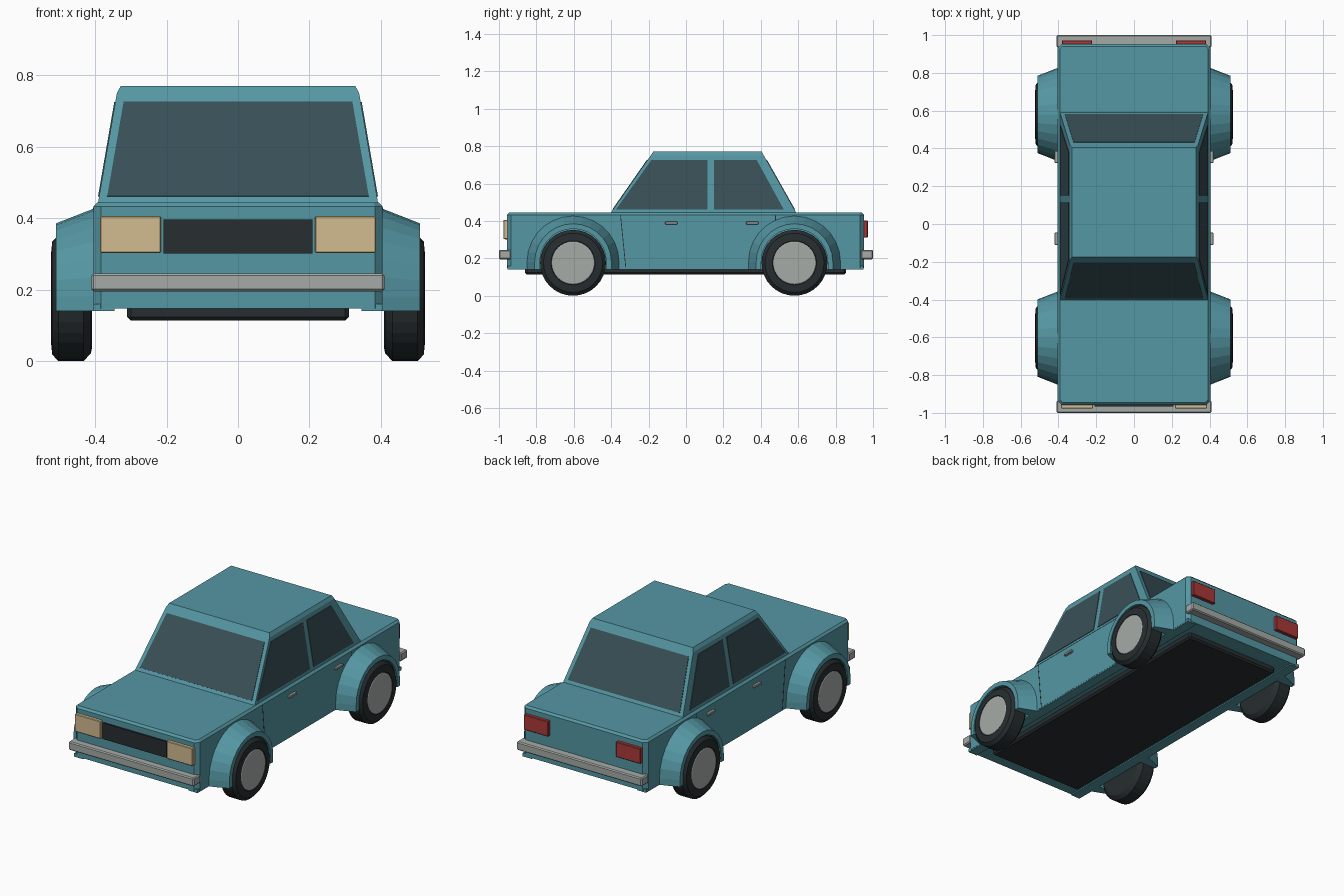
import bpy, bmesh
from math import sin, cos, pi
from mathutils import Vector

if "Cube" in bpy.data.objects:
    bpy.data.objects.remove(bpy.data.objects["Cube"])


def mat(name, r, g, b):
    m = bpy.data.materials.new(name)
    m.diffuse_color = (r, g, b, 1)
    m.use_nodes = True
    m.node_tree.nodes["Principled BSDF"].inputs["Base Color"].default_value = m.diffuse_color
    return m


TEAL = mat("teal_paint", 0.09, 0.31, 0.37)
GLASS = mat("dark_glass", 0.04, 0.08, 0.095)
BLACK = mat("black_rubber", 0.02, 0.027, 0.03)
CHROME = mat("chrome", 0.38, 0.41, 0.39)
CREAM = mat("lamp_cream", 0.65, 0.5, 0.28)
RED = mat("lamp_red", 0.4, 0.04, 0.04)


def make(name, bm, material, mirror=False, bevel=0):
    bmesh.ops.recalc_face_normals(bm, faces=bm.faces)
    me = bpy.data.meshes.new(name)
    bm.to_mesh(me)
    bm.free()
    ob = bpy.data.objects.new(name, me)
    bpy.context.collection.objects.link(ob)
    me.materials.append(material)
    if bevel:
        b = ob.modifiers.new("bevel", 'BEVEL')
        b.width, b.segments = bevel, 1
    if mirror:
        ob.modifiers.new("mirror", 'MIRROR').use_mirror_merge = False
    return ob


def box(name, x, y, z, material, mirror=False, bevel=0):
    bm = bmesh.new()
    bmesh.ops.create_cube(bm, size=1)
    for v in bm.verts:
        v.co = [(a + b) / 2 + c * (b - a) for (a, b), c in zip((x, y, z), v.co)]
    return make(name, bm, material, mirror, bevel)


def slab(name, pts, normal, material, mirror=False, thick=0.003):
    """Thin panel lying on a sloping surface."""
    bm = bmesh.new()
    n = Vector(normal).normalized() * thick
    rings = [[bm.verts.new(Vector(p) + n * s) for p in pts] for s in (-1, 1)]
    for r in rings:
        bm.faces.new(r)
    for i in range(len(pts)):
        j = (i + 1) % len(pts)
        bm.faces.new((rings[0][i], rings[0][j], rings[1][j], rings[1][i]))
    return make(name, bm, material, mirror)


# Lower body: box with chamfered upright corners and a small top bevel
bm = bmesh.new()
bmesh.ops.create_cube(bm, size=1)
for v in bm.verts:
    v.co = (v.co.x * 0.81, v.co.y * 1.91 - 0.002, 0.2955 + v.co.z * 0.297)
upright = [e for e in bm.edges if abs(e.verts[0].co.z - e.verts[1].co.z) > 0.1]
bmesh.ops.bevel(bm, geom=upright, offset=0.022, segments=1, affect='EDGES')
top = [e for e in bm.edges if all(v.co.z > 0.44 for v in e.verts)]
bmesh.ops.bevel(bm, geom=top, offset=0.012, segments=1, affect='EDGES')
make("lower_body", bm, TEAL)
box("sill", (0.345, 0.404), (-0.955, 0.95), (0.14, 0.16), TEAL, True)
box("floor_pan", (-0.31, 0.31), (-0.86, 0.855), (0.113, 0.17), BLACK, bevel=0.01)

# Cabin: tapered block with bevelled roof sides
Z0, Z1 = 0.43, 0.77
bm = bmesh.new()
sections = []
for y0, y1 in ((-0.412, -0.175), (0.597, 0.405)):
    ring = []
    for x, z in ((0.394, Z0), (0.339, 0.75), (0.328, Z1)):
        t = (z - Z0) / (Z1 - Z0)
        ring.append((x, y0 + (y1 - y0) * t, z))
    ring += [(-x, y, z) for x, y, z in reversed(ring)]
    sections.append([bm.verts.new(p) for p in ring])
a, b = sections
bm.faces.new(a)
bm.faces.new(b)
for i in range(6):
    j = (i + 1) % 6
    bm.faces.new((a[i], a[j], b[j], b[i]))
make("cabin", bm, TEAL)

# Windscreen and rear window
for name, y0, y1 in (("windscreen", -0.412, -0.175), ("rear_window", 0.597, 0.405)):
    slope = (y1 - y0) / (Z1 - Z0)
    pts = [(x, y0 + slope * (z - Z0), z) for x, z in
           ((-0.366, 0.46), (0.366, 0.46), (0.32, 0.725), (-0.32, 0.725))]
    s = -1 if y0 < 0 else 1
    slab(name, pts, (0, s, abs(slope)), GLASS)

# Side windows
kx = (0.339 - 0.394) / (0.75 - Z0)
for name, prof in (
        ("front_side_window", ((-0.375, 0.46), (0.115, 0.46), (0.115, 0.725), (-0.185, 0.725))),
        ("rear_side_window", ((0.15, 0.46), (0.523, 0.46), (0.378, 0.725), (0.15, 0.725)))):
    pts = [(0.394 + kx * (z - Z0), y, z) for y, z in prof]
    slab(name, pts, (1, 0, -kx), GLASS, True)

# Door seams and handles
for name, (ya, za), (yb, zb) in (("front_door_seam", (-0.35, 0.43), (-0.322, 0.15)),
                                 ("rear_door_seam", (0.478, 0.43), (0.478, 0.34))):
    pts = [(0.405, ya - 0.002, za), (0.405, ya + 0.002, za),
           (0.405, yb + 0.002, zb), (0.405, yb - 0.002, zb)]
    slab(name, pts, (1, 0, 0), BLACK, True, 0.001)
for name, y in (("front_door_handle", -0.078), ("rear_door_handle", 0.355)):
    box(name, (0.395, 0.42), (y - 0.033, y + 0.033), (0.381, 0.396), CHROME, True, 0.003)

# Bumpers, grille and lamps
box("front_bumper", (-0.41, 0.41), (-1.0, -0.935), (0.195, 0.245), CHROME, bevel=0.006)
box("rear_bumper", (-0.41, 0.41), (0.935, 1.0), (0.195, 0.245), CHROME, bevel=0.006)
box("grille", (-0.209, 0.209), (-0.967, -0.94), (0.301, 0.396), BLACK)
box("headlight", (0.216, 0.386), (-0.976, -0.94), (0.302, 0.406), CREAM, True, 0.003)
box("tail_light", (0.222, 0.382), (0.93, 0.972), (0.312, 0.402), RED, True, 0.003)


def lathe(name, cy, cz, profile, material, n=32):
    """Revolve an (x, radius) profile round the axle, capping both ends."""
    bm = bmesh.new()
    rings = [[bm.verts.new((x, cy + r * cos(2 * pi * i / n), cz + r * sin(2 * pi * i / n)))
              for i in range(n)] for x, r in profile]
    for p, q in zip(rings, rings[1:]):
        for i in range(n):
            j = (i + 1) % n
            bm.faces.new((p[i], p[j], q[j], q[i]))
    bm.faces.new(rings[0])
    bm.faces.new(rings[-1])
    return make(name, bm, material, True)


def fender(name, cy, cz, n=14):
    """Flared arch whose ends drop straight down to the sill."""
    section = ((0.395, 0.25), (0.51, 0.205), (0.51, 0.178), (0.395, 0.178))
    bm = bmesh.new()
    angles = [pi * i / n for i in range(n + 1)]
    path = [(1, 0, 0.14)] + [(cos(t), sin(t), None) for t in angles] + [(-1, 0, 0.14)]
    rings = [[bm.verts.new((x, cy + r * c, cz + r * s if z is None else z))
              for x, r in section] for c, s, z in path]
    for p, q in zip(rings, rings[1:]):
        for i in range(4):
            j = (i + 1) % 4
            bm.faces.new((p[i], p[j], q[j], q[i]))
    bm.faces.new(rings[0])
    bm.faces.new(rings[-1])
    make(name, bm, TEAL, True)


# Wheels and arches
R = 0.176
for end, y in (("front", -0.604), ("rear", 0.58)):
    tyre = ((0.409, 0.14), (0.412, 0.155), (0.432, R), (0.503, R), (0.52, 0.158), (0.524, 0.118), (0.519, 0.115))
    lathe(end + "_tyre", y, R, tyre, BLACK)
    lathe(end + "_hub", y, R, ((0.5, 0.115), (0.522, 0.115), (0.524, 0.11)), CHROME)
    fender(end + "_fender", y, 0.18)
